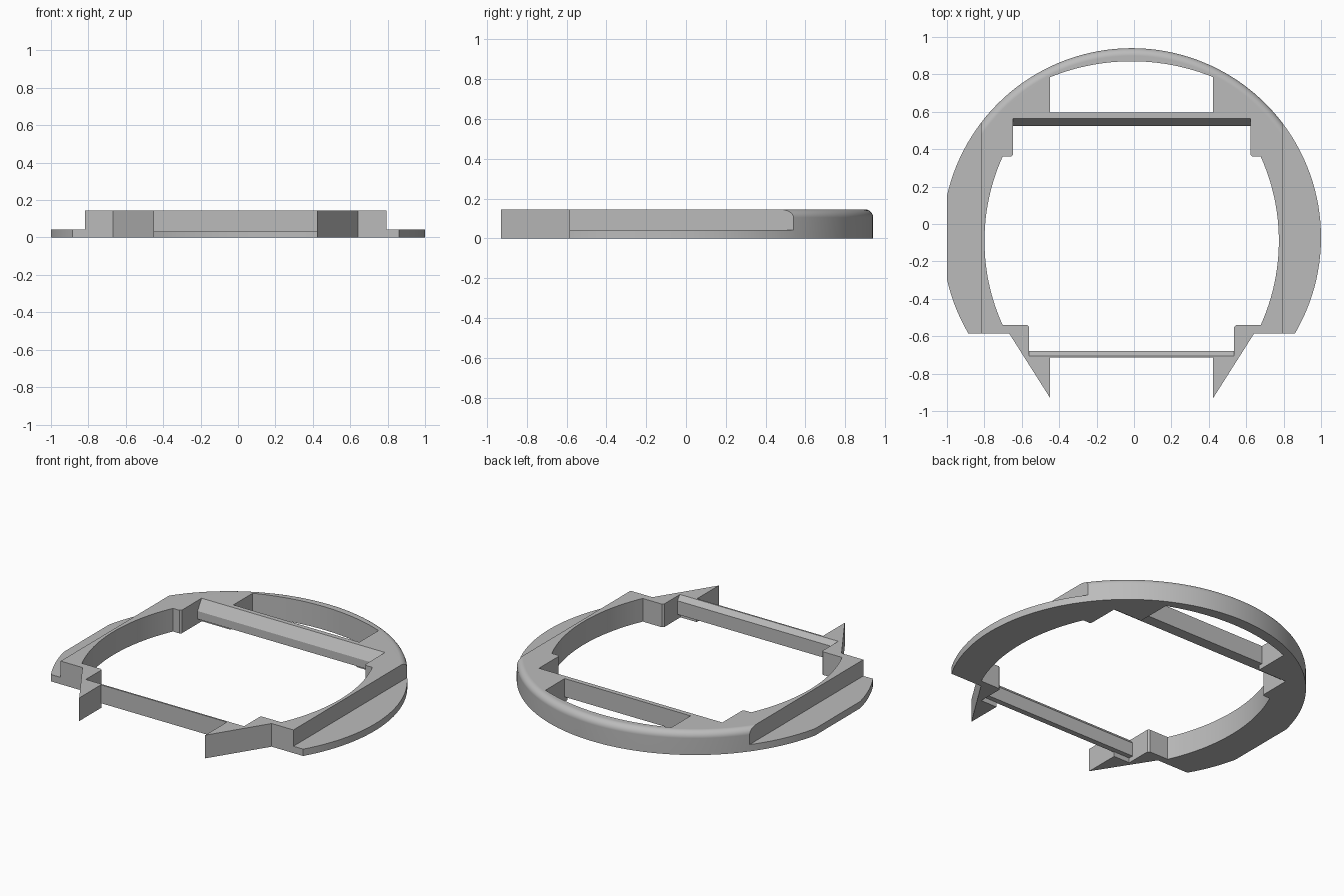
import bpy, bmesh, math
from mathutils import Vector

if "Cube" in bpy.data.objects:
    bpy.data.objects.remove(bpy.data.objects["Cube"])

MID = -0.0125      # symmetry plane
TOP = 0.145        # full height
RADIUS = 1.0125    # outer circle
CENTRE_Y = 0.94 - RADIUS

grey = bpy.data.materials.new("plain grey")
grey.use_nodes = True
grey.diffuse_color = (0.5, 0.5, 0.5, 1)
grey.node_tree.nodes["Principled BSDF"].inputs["Base Color"].default_value = (0.5, 0.5, 0.5, 1)


def finish(bm, name):
    bmesh.ops.recalc_face_normals(bm, faces=bm.faces[:])
    mesh = bpy.data.meshes.new(name)
    bm.to_mesh(mesh)
    bm.free()
    mesh.materials.append(grey)
    obj = bpy.data.objects.new(name, mesh)
    bpy.context.collection.objects.link(obj)
    return obj


def prism(points, direction):
    bm = bmesh.new()
    face = bm.faces.new([bm.verts.new(p) for p in points])
    new = bmesh.ops.extrude_face_region(bm, geom=[face])["geom"]
    verts = [v for v in new if isinstance(v, bmesh.types.BMVert)]
    bmesh.ops.translate(bm, vec=direction, verts=verts)
    return bm


def arc(a, b, sagitta, n):
    """Points from a to b, bulging to the left of travel by the sagitta."""
    a, b = Vector(a), Vector(b)
    half = (b - a).length / 2
    r = (half * half + sagitta * sagitta) / (2 * sagitta)
    u = (b - a).normalized()
    side = Vector((-u.y, u.x))
    c = (a + b) / 2 + side * (sagitta - r)
    t = math.asin(half / r)
    return [tuple(c + r * (u * math.sin(s) + side * math.cos(s)))
            for s in (-t + 2 * t * i / n for i in range(n + 1))]


def cut(obj, x0, x1, z0):
    """Remove everything between x0 and x1 above z0."""
    box = finish(prism([(x0, -2, z0), (x1, -2, z0), (x1, 2, z0), (x0, 2, z0)],
                       (0, 0, 1)), "cutter")
    box.hide_render = True
    mod = obj.modifiers.new("cut", "BOOLEAN")
    mod.operation, mod.solver, mod.object = "DIFFERENCE", "EXACT", box
    bpy.context.view_layer.objects.active = obj
    bpy.ops.object.modifier_apply(modifier=mod.name)
    bpy.data.objects.remove(box)


# Ring frame: half outline with prong, notches and rear window
end = math.acos((-0.585 - CENTRE_Y) / RADIUS)
outline = [(RADIUS * math.sin(end * i / 48), CENTRE_Y + RADIUS * math.cos(end * i / 48))
           for i in range(49)]
outline += [(0.655, -0.585), (0.436, -0.93), (0.436, -0.71), (0.548, -0.71),
            (0.548, -0.55), (0.558, -0.54)]
outline += [(x, y) for x, y in reversed(arc((0.69, 0.36), (0.69, -0.54), 0.097, 24))]
outline += [(0.645, 0.36), (0.635, 0.37), (0.635, 0.567), (0.436, 0.567)]
outline += list(reversed(arc((-0.436, 0.785), (0.436, 0.785), 0.085, 32)))[:17]
outline[-1] = (0, outline[-1][1])

bm = prism([(x, y, 0) for x, y in outline], (0, 0, TOP))
seam = [f for f in bm.faces if all(abs(v.co.x) < 1e-5 for v in f.verts)]
bmesh.ops.delete(bm, geom=seam, context="FACES_ONLY")
bmesh.ops.mirror(bm, geom=bm.verts[:] + bm.edges[:] + bm.faces[:],
                 axis="X", merge_dist=1e-4)
bmesh.ops.recalc_face_normals(bm, faces=bm.faces[:])

# Rounded upper rim
rim = [e for e in bm.edges if all(
    v.co.z > TOP - 0.001 and abs(math.hypot(v.co.x, v.co.y - CENTRE_Y) - RADIUS) < 1e-3
    for v in e.verts)]
bmesh.ops.bevel(bm, geom=rim, offset=0.04, offset_type="OFFSET", segments=6,
                profile=0.5, affect="EDGES")
bmesh.ops.translate(bm, vec=(MID, 0, 0), verts=bm.verts[:])
frame = finish(bm, "ring_frame")

# Lowered side ledges and the flat on the right edge
cut(frame, MID + 0.806, 2, 0.043)
cut(frame, -2, MID - 0.806, 0.043)
cut(frame, -2, -1, -0.5)

bpy.ops.object.select_all(action="DESELECT")
frame.select_set(True)
bpy.context.view_layer.objects.active = frame
bpy.ops.object.shade_smooth_by_angle(angle=math.radians(30))
weighted = frame.modifiers.new("even shading", "WEIGHTED_NORMAL")
weighted.keep_sharp = True


# Cross bars with sloped inner edges
def bar(name, half, profile):
    return finish(prism([(MID - half, y, z) for y, z in profile], (2 * half, 0, 0)), name)


bar("rear_bar", 0.636, [(0.525, 0.03), (0.525, 0.08), (0.565, TOP), (0.595, TOP), (0.595, 0.03)])
bar("front_bar", 0.549, [(-0.68, 0.03), (-0.68, 0.115), (-0.705, TOP), (-0.715, TOP), (-0.715, 0.03)])
